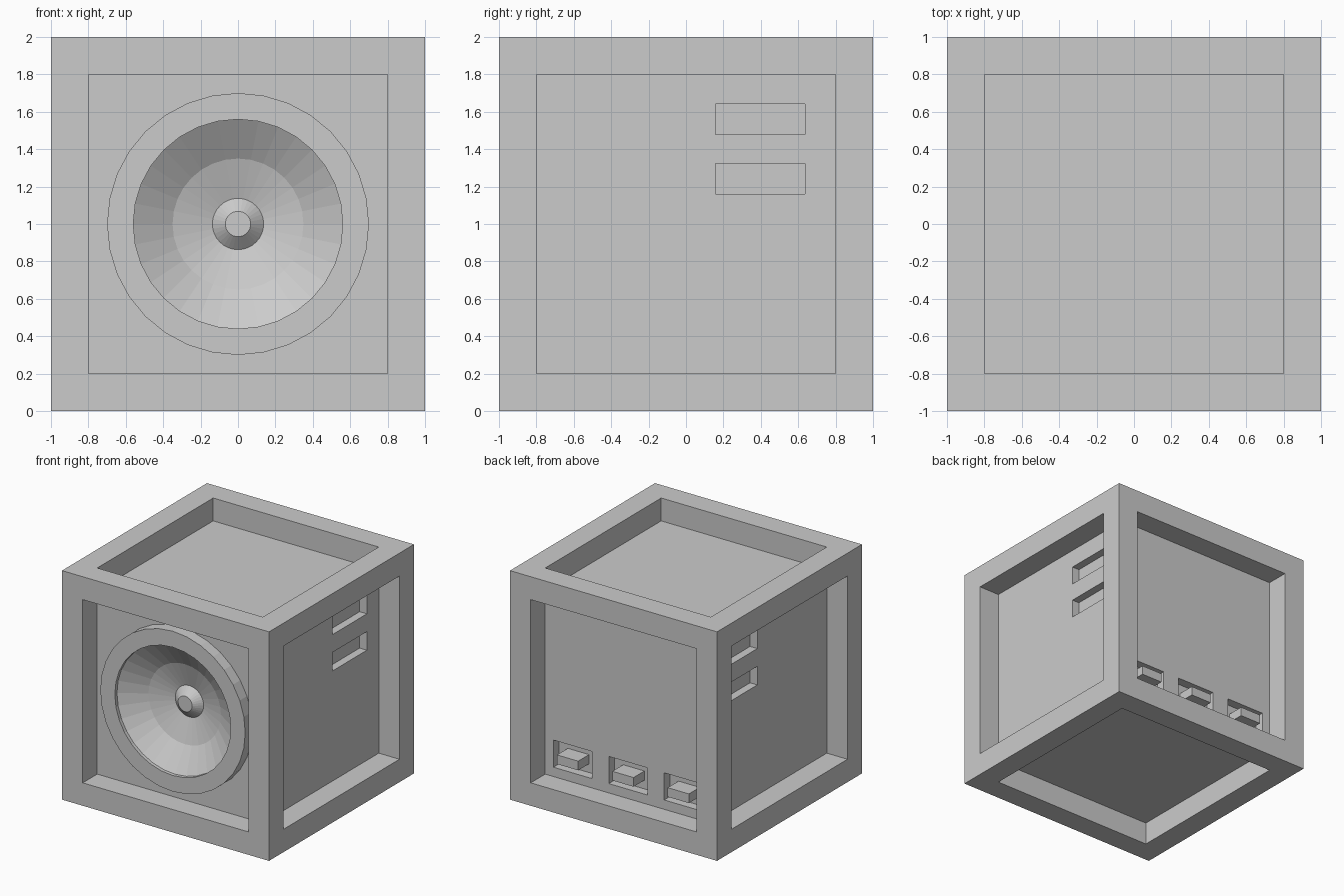
import bpy, bmesh, math
from mathutils import Matrix

if "Cube" in bpy.data.objects:
    bpy.data.objects.remove(bpy.data.objects["Cube"])


def finish(bm, name, recalc=True):
    mesh = bpy.data.meshes.new(name)
    if recalc:
        bmesh.ops.recalc_face_normals(bm, faces=bm.faces)
    bm.to_mesh(mesh)
    bm.free()
    obj = bpy.data.objects.new(name, mesh)
    bpy.context.collection.objects.link(obj)
    return obj


def add_box(bm, centre, size):
    m = Matrix.Translation(centre) @ Matrix.Diagonal((*size, 1))
    bmesh.ops.create_cube(bm, size=1, matrix=m)


def box(name, centre, size):
    bm = bmesh.new()
    add_box(bm, centre, size)
    return finish(bm, name)


PORTS = (-0.535, 0, 0.535)

# Outer frame: square borders with straight inward recess walls
bm = bmesh.new()
add_box(bm, (0, 0, 1), (2, 2, 2))
bm.normal_update()
faces = list(bm.faces)
bmesh.ops.inset_individual(bm, faces=faces, thickness=0.2, use_even_offset=True)
floors = bmesh.ops.extrude_discrete_faces(bm, faces=faces)["faces"]
bm.normal_update()
for f in floors:
    bmesh.ops.translate(bm, vec=-0.2 * f.normal, verts=f.verts)
bmesh.ops.delete(bm, geom=floors, context='FACES_ONLY')
bm.normal_update()
finish(bm, "frame", recalc=False)

# Cabinet core forms the six recessed panels
core = box("cabinet", (0, 0, 1), (1.6, 1.6, 1.6))

# Cutters: side vents, rear port openings, speaker hole
bm = bmesh.new()
for side in (-1, 1):
    for z in (1.2425, 1.56):
        add_box(bm, (side * 0.83, 0.397, z), (0.2, 0.478, 0.162))
for x in PORTS:
    add_box(bm, (x, 0.82, 0.4), (0.372, 0.2, 0.237))
bmesh.ops.create_cone(bm, cap_ends=True, segments=32, radius1=0.63, radius2=0.63, depth=0.3,
                      matrix=Matrix.Translation((0, -0.75, 1)) @ Matrix.Rotation(math.pi / 2, 4, 'X'))
cutter = finish(bm, "opening_cutter")
cutter.hide_render = True
mod = core.modifiers.new("openings", 'BOOLEAN')
mod.operation = 'DIFFERENCE'
mod.solver = 'EXACT'
mod.object = cutter
bpy.context.view_layer.objects.active = core
bpy.ops.object.modifier_apply(modifier=mod.name)
bpy.data.objects.remove(cutter)

# Speaker: ring, cone and dust cap turned around the y axis
profile = [(0.7, -0.8), (0.7, -0.9), (0.56, -0.9), (0.56, -0.87),
           (0.35, -0.735), (0.137, -0.67), (0.068, -0.73), (0, -0.73)]
bm = bmesh.new()
vs = [bm.verts.new((0, y, 1 + r)) for r, y in profile]
es = [bm.edges.new(p) for p in zip(vs, vs[1:])]
bmesh.ops.spin(bm, geom=vs + es, cent=(0, 0, 1), axis=(0, 1, 0),
               angle=2 * math.pi, steps=32)
bmesh.ops.remove_doubles(bm, verts=bm.verts, dist=1e-4)
speaker = finish(bm, "speaker")
# Open shell: make sure the ring's front faces forward
ring = max(speaker.data.polygons, key=lambda p: (abs(p.normal.y) > 0.99) * -p.center.y)
if ring.normal.y > 0:
    speaker.data.flip_normals()

# Rear plugs standing in the port openings
for i, x in enumerate(PORTS):
    box(f"port_plug_{i + 1}", (x, 0.79, 0.398), (0.205, 0.16, 0.08))
